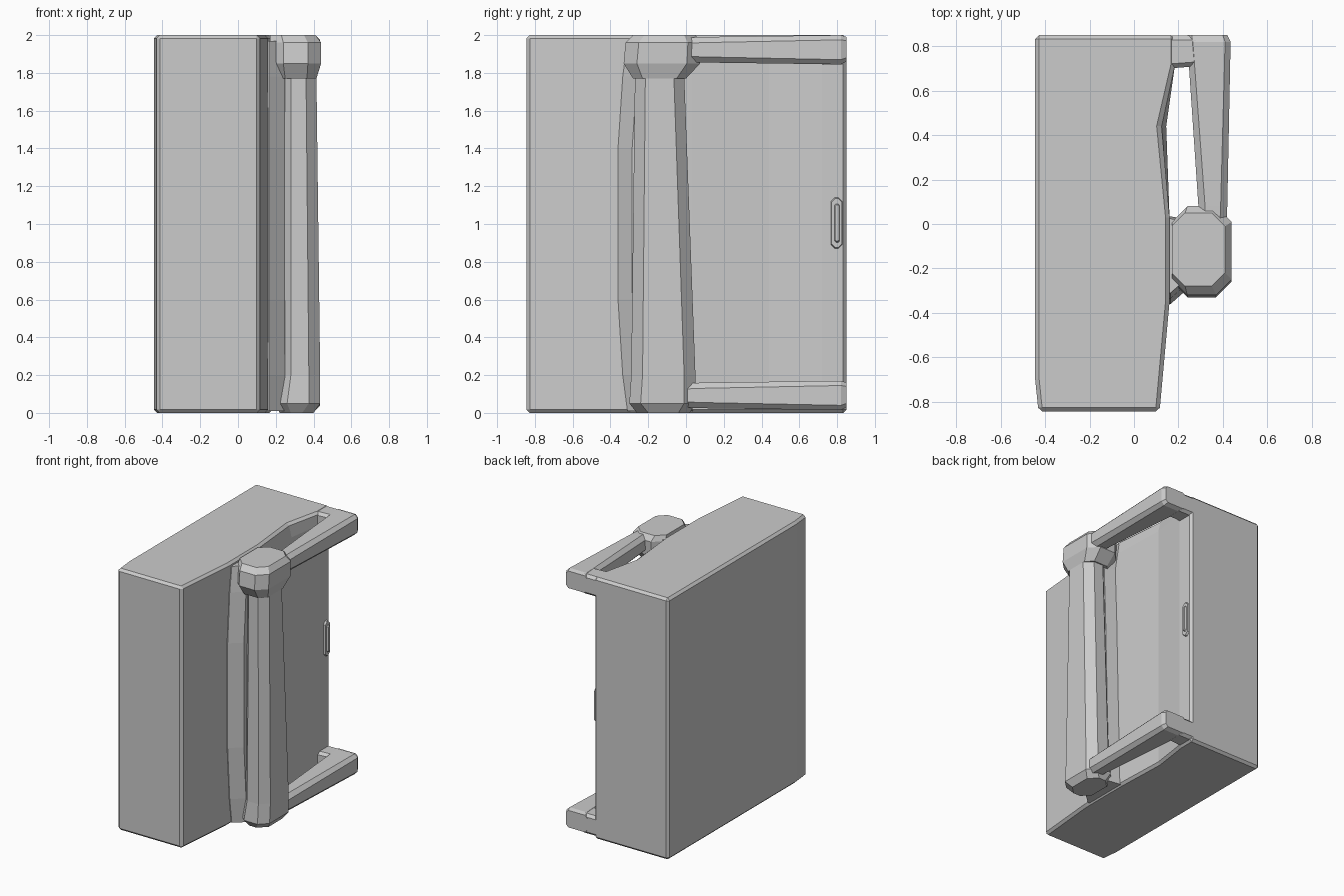
import bpy, bmesh

if "Cube" in bpy.data.objects:
    bpy.data.objects.remove(bpy.data.objects["Cube"])


def loft(name, rings, bevel=0.0):
    """Skin a closed solid through rings with equal point counts."""
    bm = bmesh.new()
    loops = [[bm.verts.new(p) for p in ring] for ring in rings]
    n = len(loops[0])
    for a, b in zip(loops, loops[1:]):
        for i in range(n):
            j = (i + 1) % n
            bm.faces.new((a[i], a[j], b[j], b[i]))
    bm.faces.new(loops[0][::-1])
    bm.faces.new(loops[-1])
    bmesh.ops.recalc_face_normals(bm, faces=bm.faces[:])
    mesh = bpy.data.meshes.new(name)
    bm.to_mesh(mesh)
    bm.free()
    ob = bpy.data.objects.new(name, mesh)
    bpy.context.collection.objects.link(ob)
    if bevel:
        mod = ob.modifiers.new("chamfer", 'BEVEL')
        mod.width = bevel
        mod.segments = 1
        mod.limit_method = 'ANGLE'
        mod.angle_limit = 0.7
    return ob


def octagon(u0, u1, v0, v1, c):
    """Rectangle with cut corners."""
    return [(u0 + c, v0), (u1 - c, v0), (u1, v0 + c), (u1, v1 - c),
            (u1 - c, v1), (u0 + c, v1), (u0, v1 - c), (u0, v0 + c)]


def ring_z(z, x0, x1, y0, y1, c):
    return [(x, y, z) for x, y in octagon(x0, x1, y0, y1, c)]


def ring_y(y, x0, x1, z0, z1, c):
    return [(x, y, z) for x, z in octagon(x0, x1, z0, z1, c)]


def ring_x(x, y0, y1, z0, z1, c):
    return [(x, y, z) for y, z in octagon(y0, y1, z0, z1, c)]


# Main door-shaped body with its slightly waisted right side
profile = [(-0.43, -0.845), (0.115, -0.845), (0.16, -0.35), (0.16, 0.03),
           (0.145, 0.44), (0.185, 0.72), (0.185, 0.85), (-0.445, 0.85),
           (-0.445, -0.7)]
top = [(0.12 if p == (0.145, 0.44) else p[0], p[1]) for p in profile]
loft("body", [[(x, y, 0.0) for x, y in profile],
              [(x, y, 1.9) for x, y in profile],
              [(x, y, 2.0) for x, y in top]], bevel=0.018)

# Web joining the post to the body
web = []
for z, yf, yb in ((0.01, -0.31, 0.04), (0.2, -0.335, 0.035), (0.6, -0.36, 0.025),
                  (1.4, -0.36, 0.005), (1.78, -0.335, -0.01), (1.97, -0.31, 0.03)):
    web.append([(0.13, yf, z), (0.165, yf, z), (0.25, yf + 0.075, z),
                (0.25, yb - 0.02, z), (0.13, yb, z)])
loft("post_web", web)

# Upright post, wider at its foot
loft("post", [ring_z(0.0, 0.22, 0.40, -0.26, 0.02, 0.06),
              ring_z(0.05, 0.20, 0.435, -0.30, 0.05, 0.06),
              ring_z(0.2, 0.22, 0.435, -0.29, 0.05, 0.06),
              ring_z(1.8, 0.225, 0.415, -0.27, -0.01, 0.055)])

# Chunky knuckle at the top of the post
loft("top_knuckle", [ring_z(1.77, 0.20, 0.415, -0.28, 0.0, 0.05),
                     ring_z(1.85, 0.17, 0.44, -0.33, 0.075, 0.07),
                     ring_z(1.96, 0.17, 0.44, -0.32, 0.08, 0.07),
                     ring_z(2.0, 0.17, 0.41, -0.28, 0.05, 0.06)])

# Upper and lower arms with their rear mounts
for label, z in (("lower", 0.015), ("upper", 1.845)):
    loft(label + "_arm", [ring_y(-0.05, 0.295, 0.415, z + 0.015, z + 0.14, 0.03),
                          ring_y(0.08, 0.29, 0.42, z + 0.01, z + 0.145, 0.03),
                          ring_y(0.82, 0.24, 0.435, z, z + 0.155, 0.025),
                          ring_y(0.85, 0.24, 0.42, z + 0.015, z + 0.145, 0.02)])
    loft(label + "_rear_mount", [ring_x(0.15, 0.70, 0.848, z, z + 0.153, 0.02),
                                 ring_x(0.28, 0.71, 0.848, z, z + 0.153, 0.02)])

# Small latch plate with a raised grip
loft("latch_plate", [ring_x(0.17, 0.765, 0.83, 0.865, 1.145, 0.022),
                     ring_x(0.20, 0.77, 0.825, 0.875, 1.135, 0.02)])
loft("latch_grip", [ring_x(0.195, 0.785, 0.815, 0.90, 1.11, 0.008),
                    ring_x(0.212, 0.79, 0.81, 0.91, 1.10, 0.006)])
